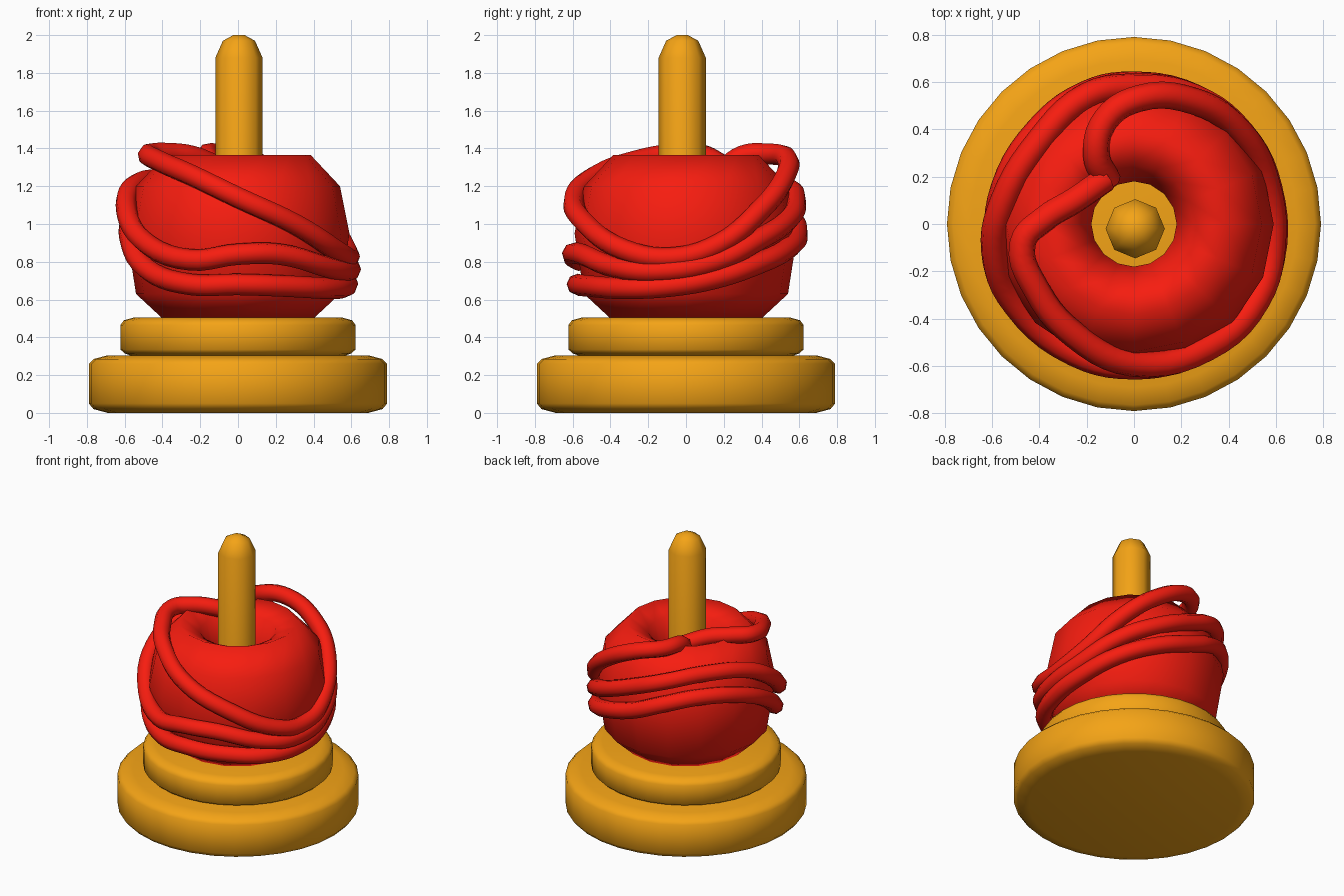
import bpy, bmesh, math

if "Cube" in bpy.data.objects:
    bpy.data.objects.remove(bpy.data.objects["Cube"])


def material(name, color):
    m = bpy.data.materials.new(name)
    m.diffuse_color = color
    m.use_nodes = True
    m.node_tree.nodes["Principled BSDF"].inputs["Base Color"].default_value = m.diffuse_color
    return m


WOOD = material("wood", (0.91, 0.37, 0.008, 1))
RED = material("red", (0.93, 0.012, 0.005, 1))


def finish(ob, mat, angle):
    ob.data.materials.append(mat)
    bpy.ops.object.select_all(action='DESELECT')
    ob.select_set(True)
    bpy.context.view_layer.objects.active = ob
    bpy.ops.object.shade_smooth_by_angle(angle=math.radians(angle))


def lathe(name, profile, sides, mat, closed=False, center=(0, 0), angle=50):
    """Revolve (radius, z) points; open profiles get flat end caps."""
    bm = bmesh.new()
    rings = []
    for r, z in profile:
        rings.append([bm.verts.new((center[0] + r * math.cos(2 * math.pi * i / sides),
                                    center[1] + r * math.sin(2 * math.pi * i / sides), z))
                      for i in range(sides)])
    pairs = list(zip(rings, rings[1:]))
    if closed:
        pairs.append((rings[-1], rings[0]))
    else:
        bm.faces.new(rings[0])
        bm.faces.new(rings[-1])
    for a, b in pairs:
        for i in range(sides):
            j = (i + 1) % sides
            bm.faces.new((a[i], a[j], b[j], b[i]))
    bmesh.ops.recalc_face_normals(bm, faces=bm.faces)
    me = bpy.data.meshes.new(name)
    bm.to_mesh(me)
    bm.free()
    ob = bpy.data.objects.new(name, me)
    bpy.context.collection.objects.link(ob)
    finish(ob, mat, angle)


def strand(name, points, closed):
    """Round rope following the given points."""
    cu = bpy.data.curves.new(name, 'CURVE')
    cu.dimensions = '3D'
    cu.bevel_depth = 0.057
    cu.bevel_resolution = 2
    cu.resolution_u = 5
    cu.use_fill_caps = True
    sp = cu.splines.new('BEZIER')
    sp.bezier_points.add(len(points) - 1)
    for bp, p in zip(sp.bezier_points, points):
        bp.co = p
        bp.handle_left_type = bp.handle_right_type = 'AUTO'
    sp.use_cyclic_u = closed
    ob = bpy.data.objects.new(name, cu)
    bpy.context.collection.objects.link(ob)
    bpy.ops.object.select_all(action='DESELECT')
    ob.select_set(True)
    bpy.context.view_layer.objects.active = ob
    bpy.ops.object.convert(target='MESH')
    finish(bpy.context.object, RED, 60)


# Stepped round base
lathe("base", [(0.69, 0), (0.765, 0.02), (0.79, 0.05), (0.79, 0.26),
               (0.765, 0.285), (0.69, 0.305)], 32, WOOD)
lathe("base_step", [(0.56, 0.3), (0.60, 0.315), (0.622, 0.335), (0.622, 0.465),
                    (0.605, 0.49), (0.55, 0.505)], 32, WOOD)

# Eight-sided peg with rounded tip
lathe("peg", [(0.125, 0.45), (0.125, 1.88), (0.085, 1.97), (0.03, 2.0)],
      8, WOOD, center=(0.005, -0.02))

# Fat ring body with a hole through it
lathe("body", [(0.40, 0.5), (0.54, 0.63), (0.59, 0.95), (0.54, 1.2),
               (0.385, 1.365), (0.25, 1.30), (0.18, 1.1), (0.18, 0.75), (0.25, 0.55)],
      16, RED, closed=True, angle=80)

# Top strand, both ends tucked at the hole
strand("top_strand", [
    (-0.11, 0.18, 1.27), (-0.16, 0.30, 1.36), (-0.12, 0.44, 1.37), (0.02, 0.53, 1.35),
    (0.25, 0.52, 1.24), (0.44, 0.40, 1.08), (0.56, 0.17, 0.89), (0.585, -0.08, 0.82),
    (0.52, -0.32, 0.86), (0.30, -0.53, 1.0), (0.0, -0.59, 1.14), (-0.25, -0.47, 1.26),
    (-0.41, -0.28, 1.33), (-0.47, -0.08, 1.37), (-0.38, 0.02, 1.375),
    (-0.25, 0.10, 1.36), (-0.12, 0.19, 1.31)], False)

# Middle and lower strands, low at the front right and high at the back left
strand("middle_strand", [
    (0.22, -0.555, 0.84), (0.0, -0.6, 0.84), (-0.25, -0.545, 0.81), (-0.5, -0.34, 0.91),
    (-0.59, -0.12, 1.08), (-0.55, 0.1, 1.2), (-0.4, 0.35, 1.23), (-0.2, 0.54, 1.19),
    (0.0, 0.58, 1.12), (0.25, 0.54, 1.02), (0.45, 0.39, 0.92), (0.57, 0.15, 0.80),
    (0.58, -0.15, 0.75), (0.48, -0.37, 0.77)], True)
strand("lower_strand", [
    (0.28, -0.5, 0.67), (0.0, -0.575, 0.68), (-0.25, -0.52, 0.68), (-0.48, -0.33, 0.76),
    (-0.57, -0.1, 0.92), (-0.55, 0.15, 1.04), (-0.4, 0.4, 1.08), (-0.2, 0.55, 1.03),
    (0.0, 0.59, 0.95), (0.25, 0.54, 0.87), (0.45, 0.38, 0.79), (0.56, 0.14, 0.71),
    (0.57, -0.1, 0.67), (0.48, -0.34, 0.66)], True)
